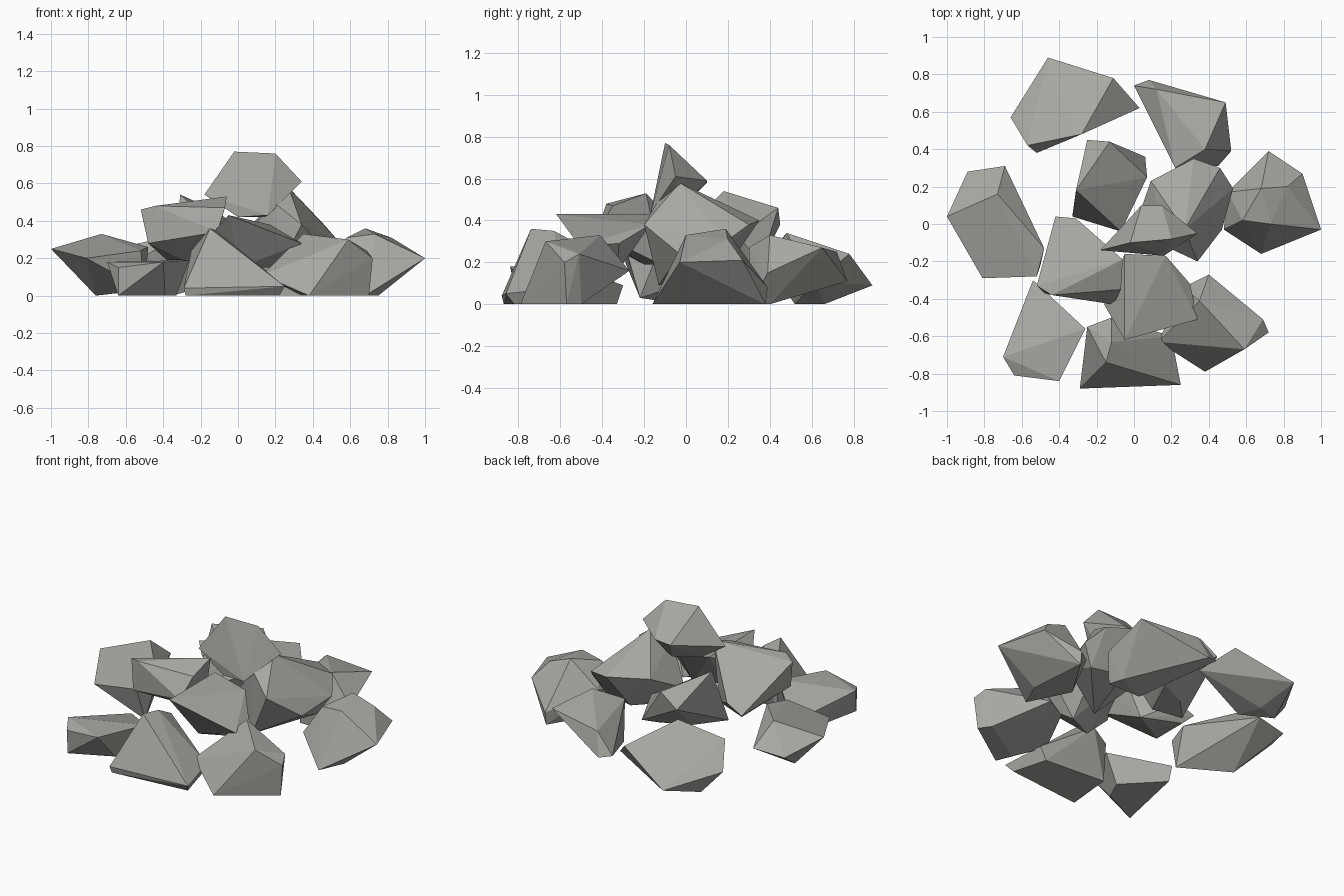
import bpy
import bmesh
import math

# Remove the default cube only
default_cube = bpy.data.objects.get("Cube")
if default_cube:
    bpy.data.objects.remove(default_cube, do_unlink=True)

# Single stone colour
stone = bpy.data.materials.new("warm_grey_stone")
stone.use_nodes = True
stone_colour = (.39, .39, .365, 1)
stone.diffuse_color = stone_colour
stone.node_tree.nodes["Principled BSDF"].inputs["Base Color"].default_value = stone_colour


def rock(name, crown, girdle, foot, foot_height=0):
    """Faceted boulder: the hull of its top corners, its widest outline and its foot."""
    mesh = bpy.data.meshes.new(name)
    bm = bmesh.new()
    corners = crown + girdle + [(x, y, foot_height) for x, y in foot]
    for corner in corners:
        bm.verts.new(corner)
    hull = bmesh.ops.convex_hull(bm, input=bm.verts[:])
    # Drop corners swallowed by the hull, then merge nearly flat facets
    inside = {v for v in hull["geom_interior"] + hull["geom_unused"]
              if isinstance(v, bmesh.types.BMVert)}
    bmesh.ops.delete(bm, geom=list(inside), context="VERTS")
    bmesh.ops.dissolve_limit(bm, angle_limit=math.radians(3),
                             verts=bm.verts[:], edges=bm.edges[:])
    bmesh.ops.recalc_face_normals(bm, faces=bm.faces[:])
    bm.to_mesh(mesh)
    bm.free()
    mesh.materials.append(stone)
    obj = bpy.data.objects.new(name, mesh)
    bpy.context.scene.collection.objects.link(obj)
    return obj


# Outer ring of rocks resting on the ground
rock("back_right_side_rock",
     crown=[(-.28, .48, .34), (-.57, .42, .27), (-.11, .78, .24)],
     girdle=[(-.66, .57, .14), (-.46, .89, .09), (.03, .62, .11), (-.52, .38, .2)],
     foot=[(-.54, .62), (-.4, .66), (-.35, .52)])

rock("back_left_side_rock",
     crown=[(.49, .65, .27), (.38, .4, .33), (.22, .3, .27), (.12, .72, .25)],
     girdle=[(0, .74, .13), (.08, .77, .11), (.52, .39, .15)],
     foot=[(.42, .4), (.45, .31), (.22, .31)])

rock("left_rock",
     crown=[(.68, .19, .36), (.58, .02, .31), (.73, 0, .33), (.82, .2, .31)],
     girdle=[(1, -.03, .2), (.9, .27, .21), (.72, .39, .08), (.5, .17, .2),
             (.48, -.03, .14)],
     foot=[(.68, -.16), (.72, .38), (.75, 0), (.55, .1)])

rock("right_rock",
     crown=[(-.73, .16, .33), (-.48, -.13, .26)],
     girdle=[(-1, .04, .25), (-.89, .28, .18), (-.69, .31, .2), (-.52, -.28, .24),
             (-.81, -.29, .2), (-.5, -.22, .03)],
     foot=[(-.76, -.01)])

rock("front_right_side_rock",
     crown=[(-.7, -.71, .18), (-.26, -.56, .19), (-.54, -.3, .09)],
     girdle=[(-.64, -.81, .15), (-.4, -.84, .18)],
     foot=[(-.64, -.8), (-.39, -.68), (-.33, -.55), (-.54, -.33)])

rock("front_rock",
     crown=[(-.15, -.74, .36), (-.12, -.63, .35), (-.12, -.5, .28)],
     girdle=[(-.29, -.88, .04), (.25, -.86, .05), (-.25, -.55, .24), (.2, -.6, .08)],
     foot=[(-.28, -.87), (.22, -.82), (.16, -.6), (-.25, -.57)])

rock("front_left_side_rock",
     crown=[(.59, -.67, .3), (.35, -.41, .33), (.69, -.51, .24)],
     girdle=[(.13, -.63, .11), (.4, -.27, .16), (.26, -.34, .15), (.72, -.58, .2)],
     foot=[(.38, -.79), (.7, -.57), (.65, -.5), (.34, -.69)])

# Middle layer leaning on the ring
rock("middle_right_rock",
     crown=[(-.52, -.33, .46), (-.44, -.38, .48), (-.06, -.19, .53), (-.07, -.35, .47)],
     girdle=[(-.48, -.37, .28), (-.11, -.43, .34), (-.42, .04, .23), (-.31, .03, .28)],
     foot=[(-.3, -.2), (-.38, -.02), (-.15, -.12)],
     foot_height=.19)

rock("middle_back_rock",
     crown=[(-.31, .18, .54), (-.13, .44, .46), (-.25, .45, .38)],
     girdle=[(.06, .36, .2), (-.33, .04, .18), (-.07, -.04, .32), (.07, .25, .32)],
     foot=[(0, .28), (-.18, .2), (-.12, .02)],
     foot_height=.17)

rock("middle_front_rock",
     crown=[(-.05, -.62, .43), (-.05, -.16, .43), (.17, -.17, .38)],
     girdle=[(.34, -.51, .28), (.3, -.32, .29), (-.16, -.43, .31)],
     foot=[(.01, -.41), (.18, -.33)],
     foot_height=.15)

rock("middle_left_rock",
     crown=[(.27, -.03, .58), (.19, -.13, .5), (.09, .23, .4), (.32, .35, .4),
            (.46, .3, .38)],
     girdle=[(.53, .19, .3), (.34, -.2, .38), (.47, -.03, .24), (.01, 0, .28),
             (.19, -.13, .09)],
     foot=[(.25, .2), (.45, .15), (.3, -.08)],
     foot_height=.18)

# Peak of the pile
rock("top_rock",
     crown=[(-.02, -.1, .77), (.2, -.08, .76)],
     girdle=[(.34, -.05, .61), (-.18, -.14, .54), (.04, .1, .58), (.15, .1, .59),
             (.16, -.17, .43)],
     foot=[(0, -.15), (.14, -.06)],
     foot_height=.42)
